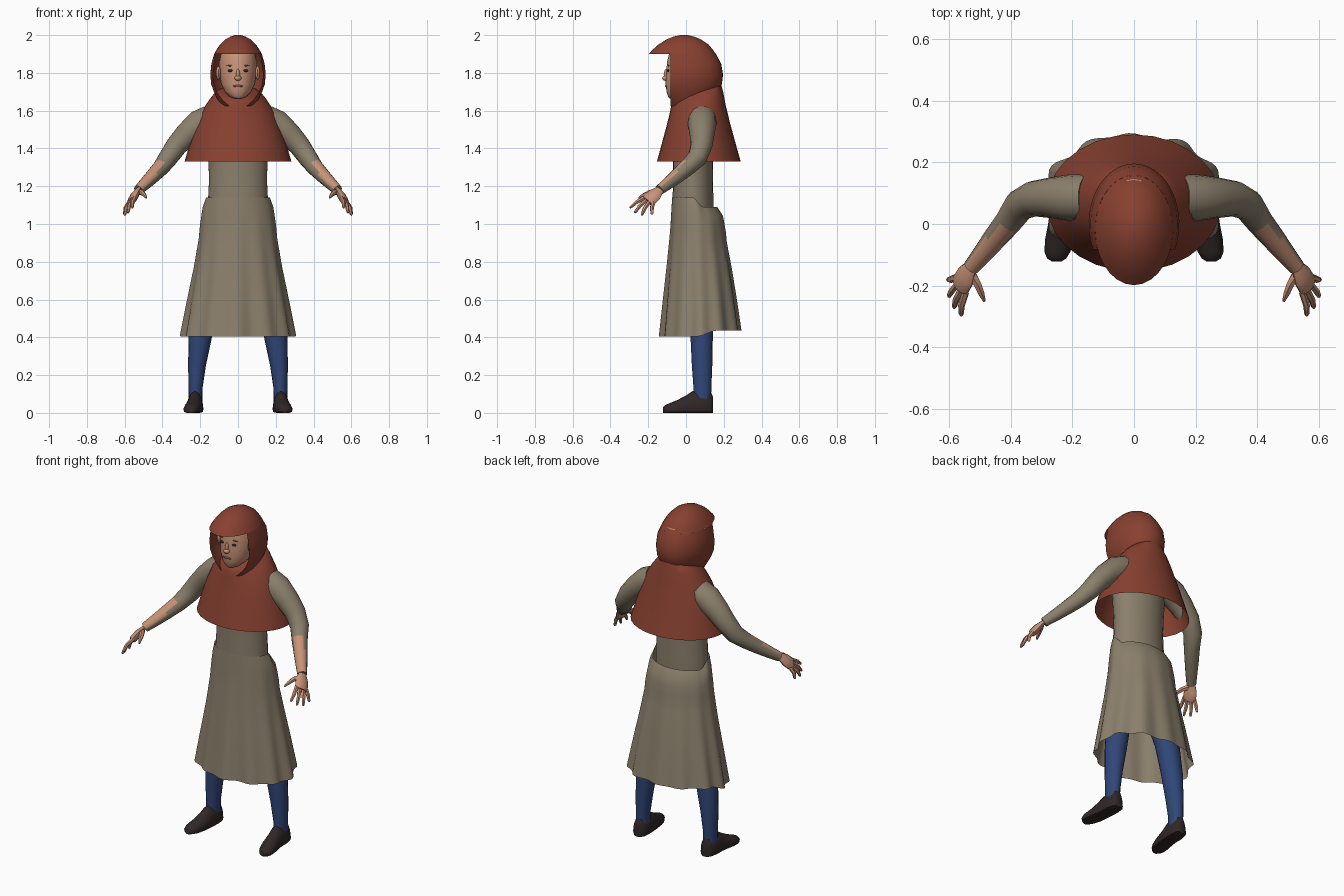
import bpy, bmesh, math
from mathutils import Vector, Matrix

if "Cube" in bpy.data.objects:
    bpy.data.objects.remove(bpy.data.objects["Cube"])

TAU = 2 * math.pi


def material(name, rgb):
    m = bpy.data.materials.new(name)
    m.diffuse_color = (*rgb, 1)
    m.use_nodes = True
    m.node_tree.nodes["Principled BSDF"].inputs["Base Color"].default_value = m.diffuse_color
    return m


RED = material("rust_cloth", (0.245, 0.052, 0.030))
KHAKI = material("khaki_cloth", (0.260, 0.215, 0.150))
SKIN = material("skin", (0.58, 0.29, 0.185))
BLUE = material("blue_leggings", (0.030, 0.062, 0.190))
DARK = material("dark_leather", (0.030, 0.020, 0.020))
LIP = material("lip", (0.30, 0.12, 0.09))


def loft(bm, rings, closed=True, cap0=False, cap1=False):
    """Skin a list of equal-length point rings."""
    vs = [[bm.verts.new(p) for p in r] for r in rings]
    n = len(vs[0])
    for a, b in zip(vs, vs[1:]):
        for i in range(n if closed else n - 1):
            j = (i + 1) % n
            bm.faces.new((a[i], a[j], b[j], b[i]))
    if cap0:
        bm.faces.new(vs[0])
    if cap1:
        bm.faces.new(vs[-1])


def ellipse(cx, cy, z, rx, ry, n=24, tilt=0):
    return [(cx + rx * math.cos(TAU * i / n), cy + ry * math.sin(TAU * i / n),
             z + tilt * math.sin(TAU * i / n)) for i in range(n)]


def sweep(bm, path, n=8, side=(0, 1, 0), flat=1.0):
    """Tube along (x, y, z, radius); side is the width axis, flat scales thickness."""
    pts = [Vector(p[:3]) for p in path]
    rings = []
    for i, p in enumerate(pts):
        d = (pts[min(i + 1, len(pts) - 1)] - pts[max(i - 1, 0)]).normalized()
        u = Vector(side)
        u = (u - d * u.dot(d)).normalized()
        w = d.cross(u)
        r = path[i][3]
        rings.append([p + u * r * math.cos(TAU * k / n) + w * r * flat * math.sin(TAU * k / n)
                      for k in range(n)])
    loft(bm, rings, cap0=True, cap1=True)


def blob(bm, loc, scale, seg=12):
    mat = Matrix.Translation(loc) @ Matrix.Diagonal((*scale, 1))
    bmesh.ops.create_uvsphere(bm, u_segments=seg, v_segments=8, radius=1, matrix=mat)


def finish(name, bm, mats, angle=50):
    bmesh.ops.recalc_face_normals(bm, faces=bm.faces[:])
    me = bpy.data.meshes.new(name)
    bm.to_mesh(me)
    bm.free()
    for m in mats:
        me.materials.append(m)
    ob = bpy.data.objects.new(name, me)
    bpy.context.collection.objects.link(ob)
    bpy.ops.object.select_all(action='DESELECT')
    ob.select_set(True)
    bpy.context.view_layer.objects.active = ob
    bpy.ops.object.shade_smooth_by_angle(angle=math.radians(angle))
    return ob


def lerp_table(table, z):
    """Interpolate rows keyed by descending first value."""
    for a, b in zip(table, table[1:]):
        if z >= b[0]:
            t = (a[0] - z) / (a[0] - b[0])
            return [p + (q - p) * t for p, q in zip(a[1:], b[1:])]
    return table[-1][1:]


# Head with ears and nose
bm = bmesh.new()
loft(bm, [ellipse(0, cy, z, rx, ry) for z, cy, rx, ry in [
    (1.665, -.06, .022, .028), (1.675, -.05, .045, .045), (1.70, -.02, .07, .083),
    (1.74, 0, .09, .108), (1.80, .02, .10, .125), (1.86, .03, .10, .13),
    (1.92, .03, .088, .115), (1.96, .02, .045, .06)]], cap0=True, cap1=True)
blob(bm, (0, -.108, 1.772), (.018, .018, .014))
blob(bm, (0, -.104, 1.79), (.010, .014, .032))
for s in (-1, 1):
    blob(bm, (s * .104, -.025, 1.80), (.013, .025, .036))
finish("head", bm, [SKIN])

# Eyes, brows and mouth
for name, x, y, z, sc, m in [("eye", .04, -.094, 1.812, (.015, .006, .007), DARK),
                             ("brow", .042, -.092, 1.838, (.022, .004, .003), LIP)]:
    for s in (-1, 1):
        bm = bmesh.new()
        blob(bm, (s * x, y, z), sc)
        finish(name, bm, [m])
bm = bmesh.new()
blob(bm, (0, -.104, 1.73), (.028, .007, .006))
finish("mouth", bm, [LIP])

# Hood: full dome with a peak, then side walls open at the face
bm = bmesh.new()
dome = [(2.0, -.01, .015, .02), (1.992, -.012, .04, .055), (1.978, -.012, .066, .09),
        (1.95, -.013, .095, .133), (1.925, -.017, .112, .157), (1.9, -.02, .126, .178)]
walls = [(1.9, -.02, .126, .178), (1.85, 0, .141, .186), (1.79, 0, .147, .196),
         (1.74, 0, .142, .190), (1.70, 0, .128, .17), (1.66, 0, .110, .13), (1.625, 0, .09, .098)]
loft(bm, [ellipse(0, cy, z, rx, ry, 28) for z, cy, rx, ry in dome], cap0=True)
rings = []
for z, cy, rx, ry in walls:
    lim = math.acos(max(-1, (-.083 - cy) / ry))
    rings.append([(rx * math.sin(a), cy + ry * math.cos(a), z)
                  for a in [lim * (i / 12 - 1) for i in range(25)]])
loft(bm, rings, closed=False)
finish("hood", bm, [RED])

# Shoulder cape, open below, its collar rising to the back
bm = bmesh.new()
loft(bm, [ellipse(0, cy, z, rx, ry, 28, t) for z, cy, rx, ry, t in [
    (1.33, .068, .283, .222, 0), (1.42, .066, .257, .197, .005), (1.52, .063, .224, .170, .015),
    (1.60, .060, .190, .150, .03), (1.65, .058, .155, .140, .042), (1.685, .056, .125, .132, .048),
    (1.70, .05, .10, .11, .035), (1.70, .05, .05, .06, .02)]], cap1=True)
finish("cape", bm, [RED])

# Tunic body
bm = bmesh.new()
loft(bm, [ellipse(0, .037, z, rx, ry) for z, rx, ry in [
    (.92, .15, .105), (1.06, .158, .108), (1.14, .158, .108), (1.24, .153, .105),
    (1.33, .157, .106), (1.45, .165, .11), (1.56, .13, .09), (1.66, .06, .06)]],
    cap0=True, cap1=True)
finish("tunic", bm, [KHAKI])

# Skirt: flared, with folds deepening toward the hem
table = [(1.14, .170, -.073, .165), (1.09, .187, -.076, .195), (1.0, .200, -.080, .210),
         (.93, .205, -.085, .215), (.78, .228, -.098, .240), (.6, .262, -.115, .265),
         (.40, .298, -.133, .290)]
N, M = 96, 15
rings = []
for j in range(M):
    t = j / (M - 1)
    ring = []
    for i in range(N):
        a = TAU * i / N
        back = max(0, min(1, (math.sin(a) + .1) / .5))
        back = back * back * (3 - 2 * back)
        rx, yf, yb = lerp_table(table, 1.14 - .74 * t)
        f = 1 + t * (.035 * math.cos(12 * a) + .03 * math.sin(7 * a + 1) * math.sin(a) ** 2)
        z0, z1 = 1.14 - .05 * back, .405 + .03 * back
        ring.append((rx * f * math.cos(a), (yf + yb) / 2 + (yb - yf) / 2 * f * math.sin(a),
                     z0 + (z1 - z0) * t))
    rings.append(ring)
bm = bmesh.new()
loft(bm, rings)
finish("skirt", bm, [KHAKI], 70)

for s in (-1, 1):
    def mx(path):
        return [(s * p[0], *p[1:]) for p in path]

    # Sleeve, cut away along the upper front of the forearm
    bm = bmesh.new()
    sweep(bm, mx([(.15, .085, 1.555, .075), (.205, .085, 1.53, .076), (.27, .085, 1.475, .066),
                  (.325, .082, 1.415, .058), (.37, .06, 1.35, .052), (.405, .01, 1.302, .045),
                  (.45, -.045, 1.255, .039), (.49, -.095, 1.215, .033), (.527, -.14, 1.18, .027)]),
          n=14)
    bmesh.ops.recalc_face_normals(bm, faces=bm.faces[:])
    cut = Vector((0, -.68, .73))
    for f in bm.faces:
        if abs(f.calc_center_median().x) > .415 and f.normal.dot(cut) > .5:
            f.material_index = 1
    finish("sleeve", bm, [KHAKI, SKIN])

    # Hand: flat palm, four fingers and a thumb
    bm = bmesh.new()
    across = (s * .4, .8, -.4)
    sweep(bm, mx([(.515, -.125, 1.192, .025), (.53, -.143, 1.178, .027), (.545, -.168, 1.155, .041),
                  (.56, -.195, 1.128, .042), (.565, -.205, 1.12, .035)]), 10, across, .5)
    for base, tip in [((.546, -.222, 1.138), (.56, -.297, 1.085)),
                      ((.558, -.210, 1.126), (.583, -.272, 1.058)),
                      ((.570, -.193, 1.118), (.600, -.235, 1.045)),
                      ((.576, -.173, 1.115), (.602, -.180, 1.050))]:
        b, e = Vector(base), Vector(tip)
        mid = b.lerp(e, .5) + Vector((.006, -.004, .003))
        sweep(bm, mx([(*b, .012), (*mid, .011), (*e.lerp(mid, .15), .008), (*e, .004)]), 6, across)
    sweep(bm, mx([(.528, -.16, 1.17, .016), (.507, -.195, 1.165, .014),
                  (.495, -.225, 1.152, .011), (.485, -.25, 1.138, .005)]), 6, across)
    finish("hand", bm, [SKIN])

    # Legging
    bm = bmesh.new()
    loft(bm, [ellipse(s * x, y, z, rx, ry, 16) for x, y, z, rx, ry in [
        (.225, .087, .06, .036, .046), (.225, .087, .13, .037, .047), (.217, .085, .25, .047, .054),
        (.200, .083, .40, .062, .059), (.175, .075, .56, .068, .066), (.13, .06, .75, .085, .085),
        (.09, .045, .98, .085, .085)]], cap0=True, cap1=True)
    finish("legging", bm, [BLUE])

    # Shoe: flat-soled sections from heel to toe
    rings = []
    for y, cx, w, top in [(.143, .225, .022, .085), (.13, .225, .036, .113), (.085, .227, .044, .117),
                          (.035, .228, .043, .115), (.0, .232, .044, .092), (-.05, .240, .046, .066),
                          (-.09, .247, .041, .050), (-.112, .25, .030, .040), (-.122, .25, .014, .030)]:
        ring = []
        for k in range(12):
            c, q = math.cos(TAU * k / 12), math.sin(TAU * k / 12)
            z = .02 + (top - .02) * q if q > 0 else .02 + .02 * max(-1, q * 1.6)
            ring.append((s * (cx + w * c * (1 if q > 0 else 1.05)), y, z))
        rings.append(ring)
    bm = bmesh.new()
    loft(bm, rings, cap0=True, cap1=True)
    finish("shoe", bm, [DARK])
